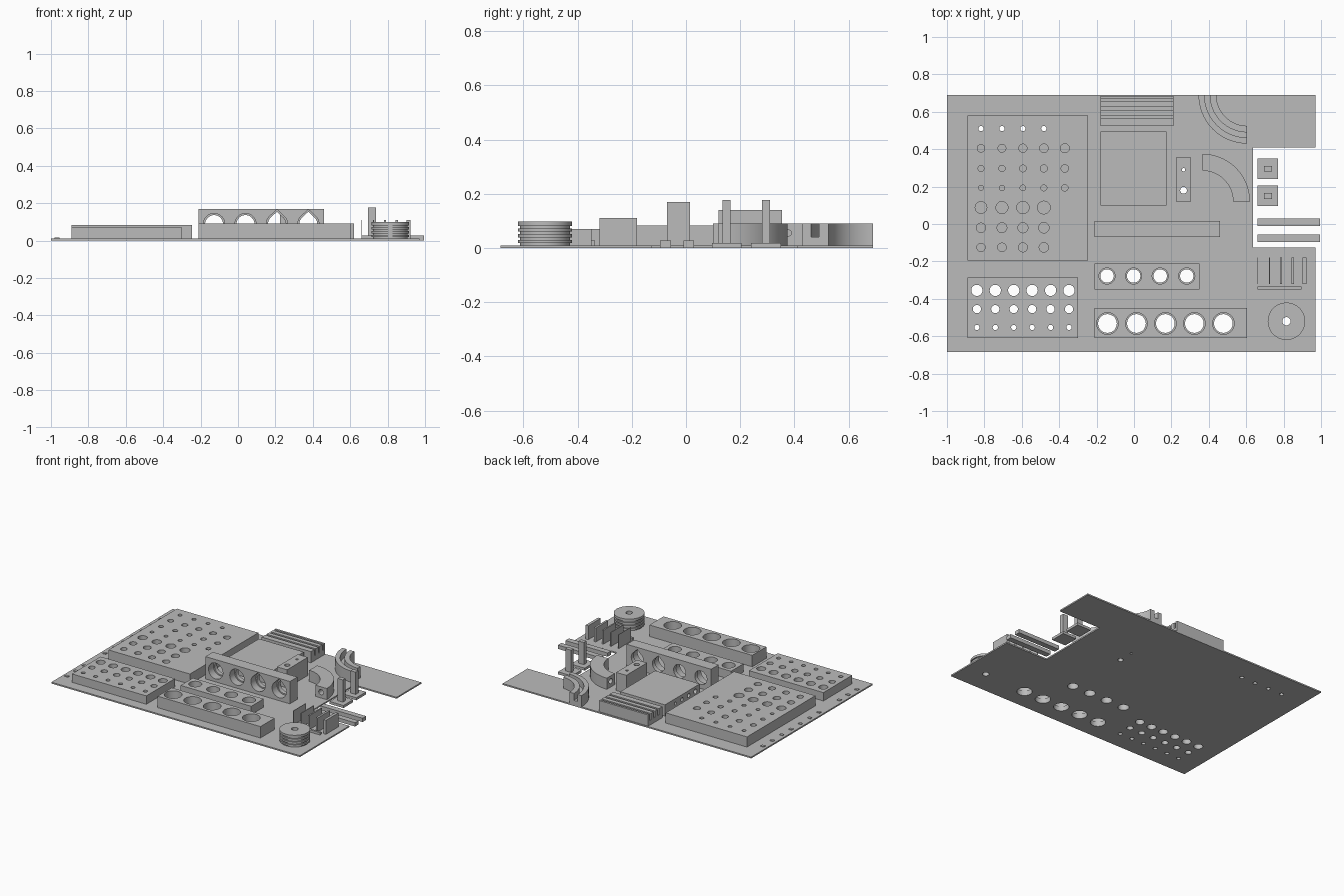
import bpy, bmesh
from math import cos, sin, pi, radians
from mathutils import Matrix, Vector

if "Cube" in bpy.data.objects:
    bpy.data.objects.remove(bpy.data.objects["Cube"], do_unlink=True)

grey = bpy.data.materials.new("plain grey")
grey.use_nodes = True
grey.diffuse_color = (0.5, 0.5, 0.5, 1)
grey.node_tree.nodes["Principled BSDF"].inputs["Base Color"].default_value = grey.diffuse_color

BASE = 0.01  # top of the plate


def finish(bm, name):
    bmesh.ops.recalc_face_normals(bm, faces=bm.faces)
    mesh = bpy.data.meshes.new(name)
    bm.to_mesh(mesh)
    bm.free()
    obj = bpy.data.objects.new(name, mesh)
    bpy.context.collection.objects.link(obj)
    mesh.materials.append(grey)
    return obj


def add_box(bm, x0, x1, y0, y1, z0, z1):
    m = Matrix.Translation(((x0 + x1) / 2, (y0 + y1) / 2, (z0 + z1) / 2))
    bmesh.ops.create_cube(bm, size=1, matrix=m @ Matrix.Diagonal((x1 - x0, y1 - y0, z1 - z0, 1)))


def box(name, *dims):
    bm = bmesh.new()
    add_box(bm, *dims)
    return finish(bm, name)


def circle(n=32, start=0, end=2 * pi):
    return [(cos(start + (end - start) * i / n), sin(start + (end - start) * i / n)) for i in range(n)]


# Circle with a pointed roof, for holes in upright faces
teardrop = circle(24, 0.75 * pi, 2.25 * pi) + [(cos(pi / 4), sin(pi / 4)), (0, 1.38)]


def stack(bm, outline, sections, matrix):
    """Scale an outline to each (height, radius) and skin the rings, with caps."""
    rings = [[bm.verts.new(matrix @ Vector((u * r, v * r, h))) for u, v in outline] for h, r in sections]
    n = len(outline)
    for a, b in zip(rings, rings[1:]):
        for i in range(n):
            bm.faces.new((a[i], a[(i + 1) % n], b[(i + 1) % n], b[i]))
    bm.faces.new(rings[0])
    bm.faces.new(rings[-1])


def sweep(name, profile, cx, cy, start, end, steps=24):
    """Sweep a closed (radius, height) profile through part of a turn."""
    bm = bmesh.new()
    rings = []
    for i in range(steps + 1):
        a = radians(start + (end - start) * i / steps)
        rings.append([bm.verts.new((cx + r * cos(a), cy + r * sin(a), z)) for r, z in profile])
    n = len(profile)
    for a, b in zip(rings, rings[1:]):
        for i in range(n):
            bm.faces.new((a[i], a[(i + 1) % n], b[(i + 1) % n], b[i]))
    bm.faces.new(rings[0])
    bm.faces.new(rings[-1])
    return finish(bm, name)


def cut(cutter, *targets):
    for obj in targets:
        mod = obj.modifiers.new("cut", 'BOOLEAN')
        mod.operation, mod.solver, mod.object = 'DIFFERENCE', 'EXACT', cutter
        deps = bpy.context.evaluated_depsgraph_get()
        mesh = bpy.data.meshes.new_from_object(obj.evaluated_get(deps))
        obj.modifiers.clear()
        obj.data = mesh
    bpy.data.objects.remove(cutter, do_unlink=True)


def drill(holes, *targets):
    """Each hole is x, y and its (height, radius) sections."""
    bm = bmesh.new()
    for x, y, sections in holes:
        stack(bm, circle(), sections, Matrix.Translation((x, y, 0)))
    cut(finish(bm, "cutter"), *targets)


def through(r):
    return [(-0.05, r), (0.25, r)]


def seat(r, inner, z):
    return [(-0.05, inner), (z, inner), (z, r), (0.25, r)]


# Base plate with a notch in the left side
bm = bmesh.new()
outline = [(-1, -0.685), (0.97, -0.685), (0.97, -0.125), (0.635, -0.125),
           (0.635, 0.41), (0.97, 0.41), (0.97, 0.69), (-1, 0.69)]
face = bm.faces.new([bm.verts.new((x, y, 0)) for x, y in outline])
top = bmesh.ops.extrude_face_region(bm, geom=[face])["geom"]
bmesh.ops.translate(bm, vec=(0, 0, BASE), verts=[v for v in top if isinstance(v, bmesh.types.BMVert)])
plate = finish(bm, "base_plate")

# Large hole gauge block: one row of through holes, the others blind
large = box("large_hole_block", -0.89, -0.245, -0.195, 0.58, BASE, 0.083)
columns = [-0.818 + 0.112 * i for i in range(5)]
drill([(x, 0.51, through(0.014)) for x in columns[:4]], large, plate)
rows = [(0.405, 0.02, 5), (0.297, 0.016, 5), (0.193, 0.013, 5),
        (0.088, 0.031, 4), (-0.02, 0.025, 4), (-0.125, 0.022, 4)]
drill([(x, y, [(0.005, r + 0.001 * i), (0.2, r + 0.001 * i)])
       for y, r, n in rows for i, x in enumerate(columns[:n])], large)

# Small hole gauge block
small = box("small_hole_block", -0.89, -0.30, -0.61, -0.285, BASE, 0.07)
front_rows = [(-0.355, 0.03), (-0.455, 0.022), (-0.553, 0.014)]
drill([(-0.84 + 0.0985 * i, y, through(r)) for y, r in front_rows for i in range(6)], small, plate)

# Two bearing blocks with stepped seats
bearing = box("small_bearing_block", -0.21, 0.35, -0.35, -0.21, BASE, 0.07)
drill([(-0.144 + 0.142 * i, -0.278, seat(0.043, 0.036, 0.03)) for i in range(4)], bearing, plate)
bearing = box("large_bearing_block", -0.21, 0.605, -0.61, -0.45, BASE, 0.092)
drill([(-0.142 + 0.155 * i, -0.532, seat(0.058, 0.05, 0.035)) for i in range(5)], bearing, plate)

# Upright bearing block, two round and two roofed seats
upright = box("upright_bearing_block", -0.21, 0.46, -0.07, 0.015, BASE, 0.17)
bm = bmesh.new()
for i in range(4):
    m = Matrix.Translation((-0.128 + 0.168 * i, 0, 0.088)) @ Matrix.Rotation(pi / 2, 4, 'X')
    stack(bm, circle() if i < 2 else teardrop,
          [(-0.1, 0.048), (0.015, 0.048), (0.015, 0.057), (0.15, 0.057)], m)
cut(finish(bm, "cutter"), upright)

# Flat block with holes from side to side
flat = box("cross_drilled_block", -0.18, 0.175, 0.10, 0.495, BASE, 0.09)
bm = bmesh.new()
for i in range(4):
    m = Matrix.Translation((0, 0.15 + 0.076 * i, 0.055)) @ Matrix.Rotation(pi / 2, 4, 'Y')
    stack(bm, circle(20), [(-0.5, 0.017 - 0.002 * i), (0.5, 0.017 - 0.002 * i)], m)
cut(finish(bm, "cutter"), flat)

# Tall narrow block with two holes
tall = box("tall_block", 0.225, 0.305, 0.12, 0.355, BASE, 0.14)
drill([(0.265, 0.29, through(0.009)), (0.265, 0.18, through(0.018))], tall, plate)

# Slotted block
slotted = box("slotted_block", -0.18, 0.21, 0.525, 0.685, BASE, 0.09)
bm = bmesh.new()
for y in (0.565, 0.61, 0.655):
    add_box(bm, -0.3, 0.3, y, y + 0.015, 0.045, 0.2)
cut(finish(bm, "cutter"), slotted)

# Curved channel and curved tube
sweep("curved_channel", [(0.165, BASE), (0.26, BASE), (0.26, 0.09), (0.228, 0.09), (0.228, 0.04),
                         (0.2, 0.04), (0.2, 0.09), (0.165, 0.09)], 0.605, 0.69, 180, 270)
tube = sweep("curved_tube", [(0.165, BASE), (0.255, BASE), (0.255, 0.09), (0.165, 0.09)], 0.365, 0.12, 0, 90)
cut(sweep("cutter", [(0.21 + 0.019 * u, 0.052 + 0.019 * v) for u, v in circle(20)],
          0.365, 0.12, -6, 96), tube)

# Grooved wheel
bm = bmesh.new()
sections = [(BASE, 0.092)]
for i in range(4):
    z = 0.018 + 0.021 * i
    sections += [(z, 0.092), (z, 0.1), (z + 0.012, 0.1), (z + 0.012, 0.092)]
sections = sections[:-1] + [(0.098, 0.1)]
stack(bm, circle(48), sections, Matrix.Translation((0.815, -0.52, 0)))
wheel = finish(bm, "grooved_wheel")
drill([(0.815, -0.52, through(0.022))], wheel, plate)

# Thin walls of growing thickness, with a low strip in front
for i, t in enumerate((0.003, 0.006, 0.01, 0.015, 0.02)):
    x = 0.661 + 0.06 * i
    box("thin_wall", x, x + t, -0.32, -0.18, BASE, 0.11)
box("low_strip", 0.66, 0.895, -0.35, -0.335, BASE, 0.027)

# Free-standing posts and bars in the notch
for y in (0.15, 0.295):
    box("post_foot", 0.66, 0.77, y - 0.055, y + 0.055, 0, 0.018)
    box("post", 0.695, 0.737, y - 0.015, y + 0.015, 0.018, 0.177)
for y in (-0.075, 0.01):
    box("loose_bar", 0.66, 0.995, y - 0.02, y + 0.02, 0, 0.027)

# Low row markers along the right edge
for y in [0.51] + [r[0] for r in rows] + [r[0] for r in front_rows]:
    box("row_marker", -0.98, -0.955, y - 0.01, y + 0.01, BASE, 0.015)

# Smooth the round walls, keep the edges sharp
bpy.ops.object.select_all(action='DESELECT')
for obj in bpy.context.collection.objects:
    if obj.type == 'MESH':
        obj.select_set(True)
        bpy.context.view_layer.objects.active = obj
bpy.ops.object.shade_smooth_by_angle(angle=radians(30))
